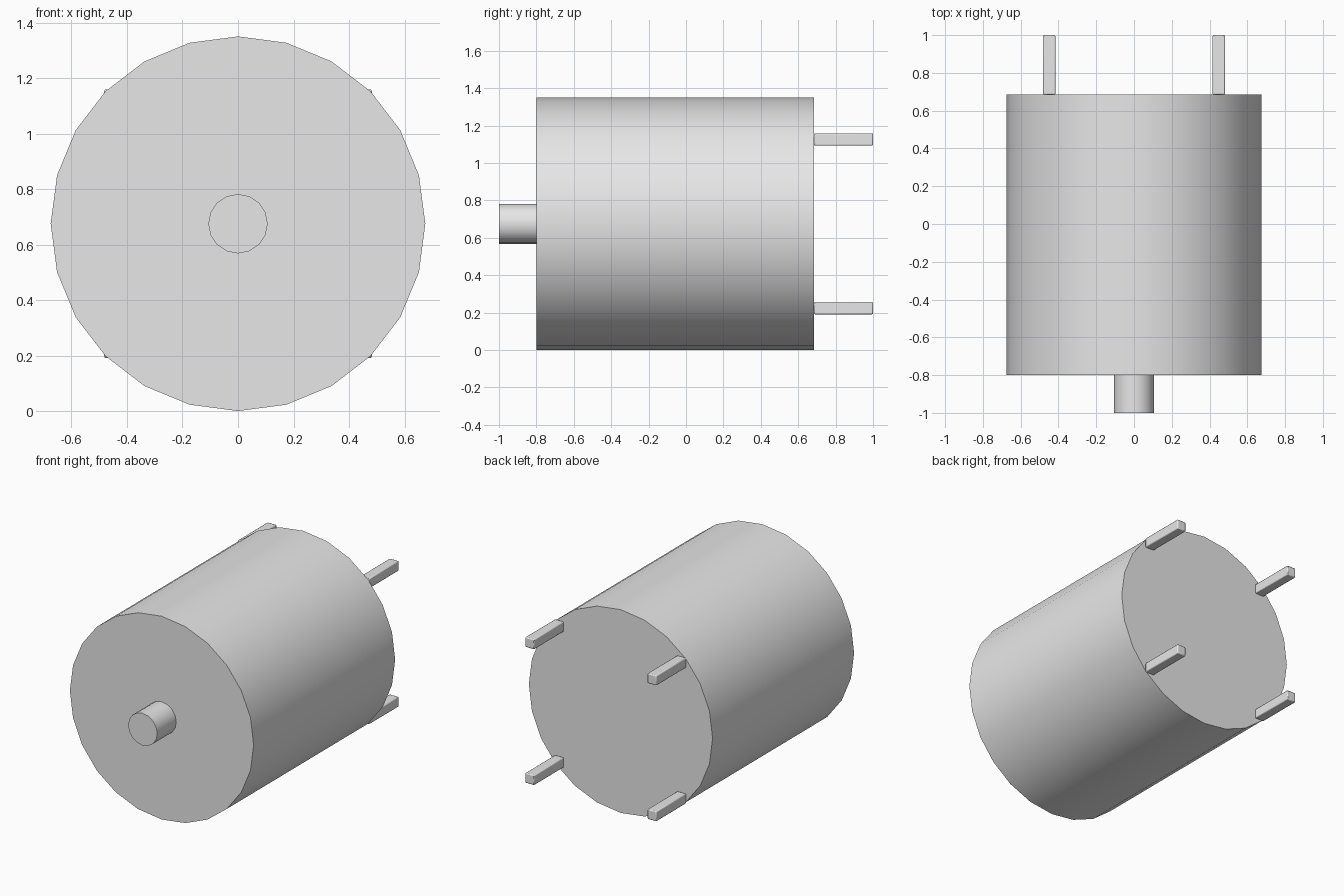
import bpy, math

cube = bpy.data.objects.get("Cube")
if cube:
    bpy.data.objects.remove(cube, do_unlink=True)

# One plain grey metal for everything
metal = bpy.data.materials.new("grey metal")
metal.use_nodes = True
GREY = (0.8, 0.8, 0.8, 1)
metal.diffuse_color = GREY
metal.node_tree.nodes["Principled BSDF"].inputs["Base Color"].default_value = GREY

AXIS_Z = 0.675
BODY_FRONT, BODY_BACK = -0.8, 0.685


def finish(name):
    obj = bpy.context.object
    obj.name = name
    obj.data.materials.append(metal)
    bpy.ops.object.transform_apply(location=False, rotation=True, scale=True)
    bpy.ops.object.shade_smooth_by_angle(angle=math.radians(30))
    return obj


def cylinder(name, radius, sides, y0, y1):
    bpy.ops.mesh.primitive_cylinder_add(
        vertices=sides, radius=radius, depth=y1 - y0,
        location=(0, (y0 + y1) / 2, AXIS_Z), rotation=(math.pi / 2, 0, 0))
    return finish(name)


# Motor body and output shaft
cylinder("motor_body", 0.675, 24, BODY_FRONT, BODY_BACK)
cylinder("output_shaft", 0.107, 16, -1.0, BODY_FRONT)

# Four square pins with softened edges on the back rim
for side, sx in (("left", 1), ("right", -1)):
    for level, sz in (("upper", 1), ("lower", -1)):
        bpy.ops.mesh.primitive_cube_add(
            size=1, location=(sx * 0.449, (BODY_BACK + 1) / 2, AXIS_Z + sz * 0.451))
        bpy.context.object.scale = (0.066, 1 - BODY_BACK, 0.066)
        pin = finish(f"{level}_{side}_pin")
        bevel = pin.modifiers.new("soft_edges", "BEVEL")
        bevel.width = 0.006
        bevel.segments = 2
